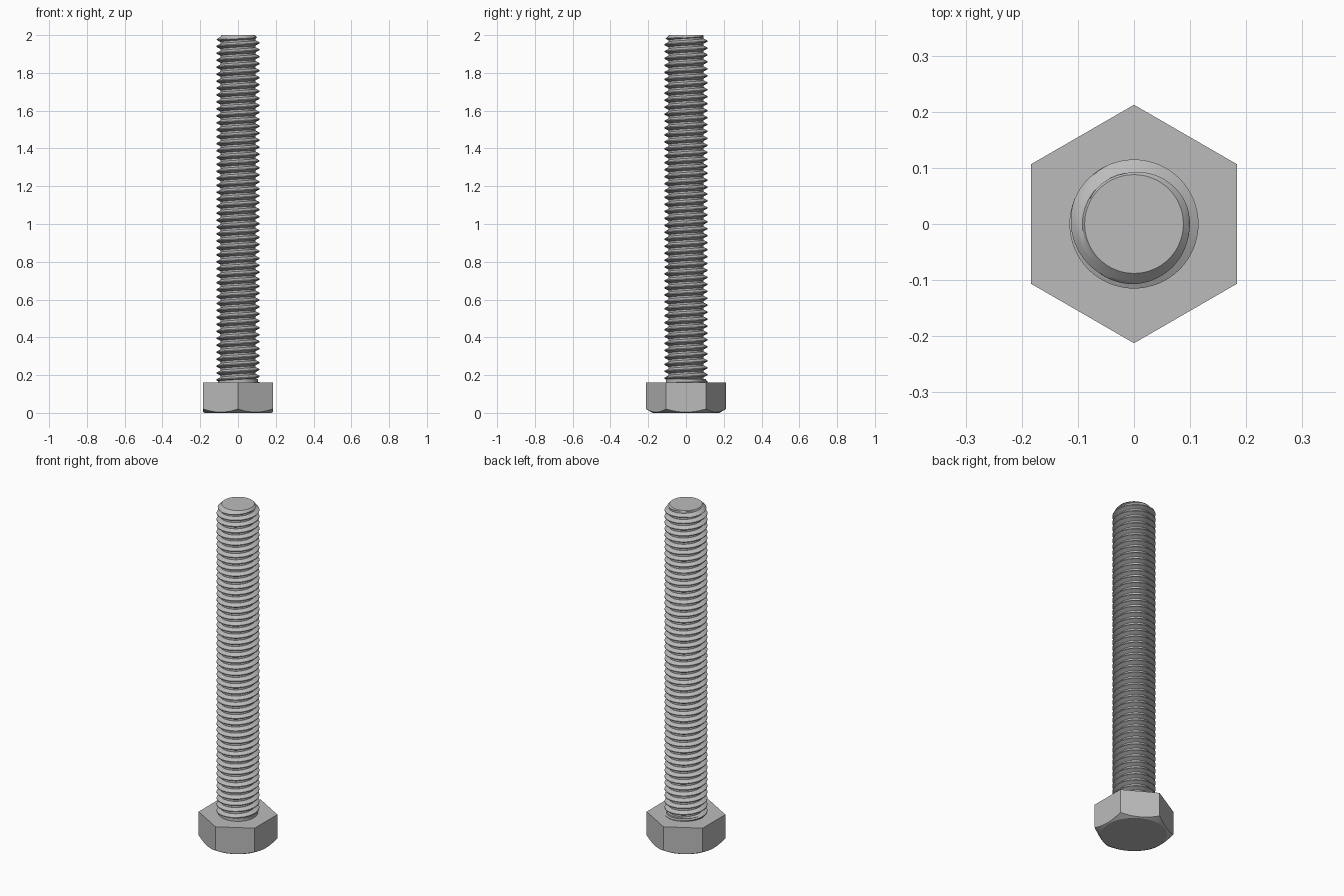
import bpy, bmesh, math

cube = bpy.data.objects.get("Cube")
if cube:
    bpy.data.objects.remove(cube, do_unlink=True)

HEAD_TOP, TIP = 0.162, 2.0
FLAT = 0.184                      # half the width across flats
CREST, ROOT, PITCH = 0.115, 0.092, 0.0368
NECK_R, NECK_TOP = 0.106, 0.18
TIP_R = 0.088
SEGMENTS = 64

steel = bpy.data.materials.new("grey steel")
steel.use_nodes = True
steel.diffuse_color = (0.5, 0.5, 0.5, 1)
steel.node_tree.nodes["Principled BSDF"].inputs["Base Color"].default_value = (0.5, 0.5, 0.5, 1)


def finish(bm, name):
    bmesh.ops.remove_doubles(bm, verts=bm.verts, dist=1e-5)
    bmesh.ops.recalc_face_normals(bm, faces=bm.faces)
    mesh = bpy.data.meshes.new(name)
    bm.to_mesh(mesh)
    bm.free()
    obj = bpy.data.objects.new(name, mesh)
    bpy.context.collection.objects.link(obj)
    mesh.materials.append(steel)
    bpy.ops.object.select_all(action='DESELECT')
    obj.select_set(True)
    bpy.context.view_layer.objects.active = obj
    bpy.ops.object.shade_smooth_by_angle(angle=math.radians(25))


def polar(r, a, z):
    return (r * math.cos(a), r * math.sin(a), z)


# Hexagonal head, its underside rounded off by a 30 degree cone
def build_head():
    bm = bmesh.new()
    count = 72
    rim_r = FLAT * 0.96
    rim, edge, top = [], [], []
    for i in range(count):
        a = math.tau * i / count
        off_flat = (a + math.pi / 6) % (math.pi / 3) - math.pi / 6
        r = FLAT / math.cos(off_flat)
        rim.append(bm.verts.new(polar(rim_r, a, 0)))
        edge.append(bm.verts.new(polar(r, a, (r - rim_r) * math.tan(math.pi / 6))))
        top.append(bm.verts.new(polar(r, a, HEAD_TOP)))
    for i in range(count):
        j = (i + 1) % count
        bm.faces.new((rim[i], rim[j], edge[j], edge[i]))
        bm.faces.new((edge[i], edge[j], top[j], top[i]))
    bm.faces.new(rim)
    bm.faces.new(top)
    finish(bm, "hex_head")


# Plain neck between the head and the thread
def build_neck():
    bm = bmesh.new()
    bmesh.ops.create_cone(bm, cap_ends=True, segments=SEGMENTS, radius1=NECK_R,
                          radius2=NECK_R, depth=NECK_TOP - HEAD_TOP + 0.01)
    bmesh.ops.translate(bm, verts=bm.verts, vec=(0, 0, (NECK_TOP + HEAD_TOP - 0.01) / 2))
    finish(bm, "neck")


# One turn of thread profile: (height as a share of the pitch, radius)
def thread_profile():
    root_len, flank, steps = 1 / 4, 5 / 16, 3
    points = [(0, ROOT)]
    for k in range(steps + 1):
        points.append((root_len + flank * k / steps, ROOT + (CREST - ROOT) * k / steps))
    for k in range(steps):
        points.append((1 - flank * (1 - k / steps), CREST - (CREST - ROOT) * k / steps))
    return points


# Right-handed helical shank with a chamfered tip
def build_shank():
    bm = bmesh.new()
    profile = thread_profile()
    turns = math.ceil((TIP - HEAD_TOP) / PITCH) + 4
    start = TIP - 0.005 - (turns - 2) * PITCH
    columns = []
    for i in range(SEGMENTS + 1):
        share = i / SEGMENTS
        column = []
        for n in range(turns):
            for h, r in profile:
                z = start + PITCH * (n + h + share - 215 / 360)
                z = min(max(z, HEAD_TOP), TIP)
                r = min(r, TIP_R + TIP - z)
                column.append(bm.verts.new(polar(r, math.tau * share, z)))
        columns.append(column)
    for left, right in zip(columns, columns[1:]):
        for k in range(len(left) - 1):
            bm.faces.new((left[k], right[k], right[k + 1], left[k + 1]))
    # Flat end of the tip
    bm.faces.new([c[-1] for c in columns[:-1]])
    finish(bm, "threaded_shank")


build_head()
build_neck()
build_shank()
